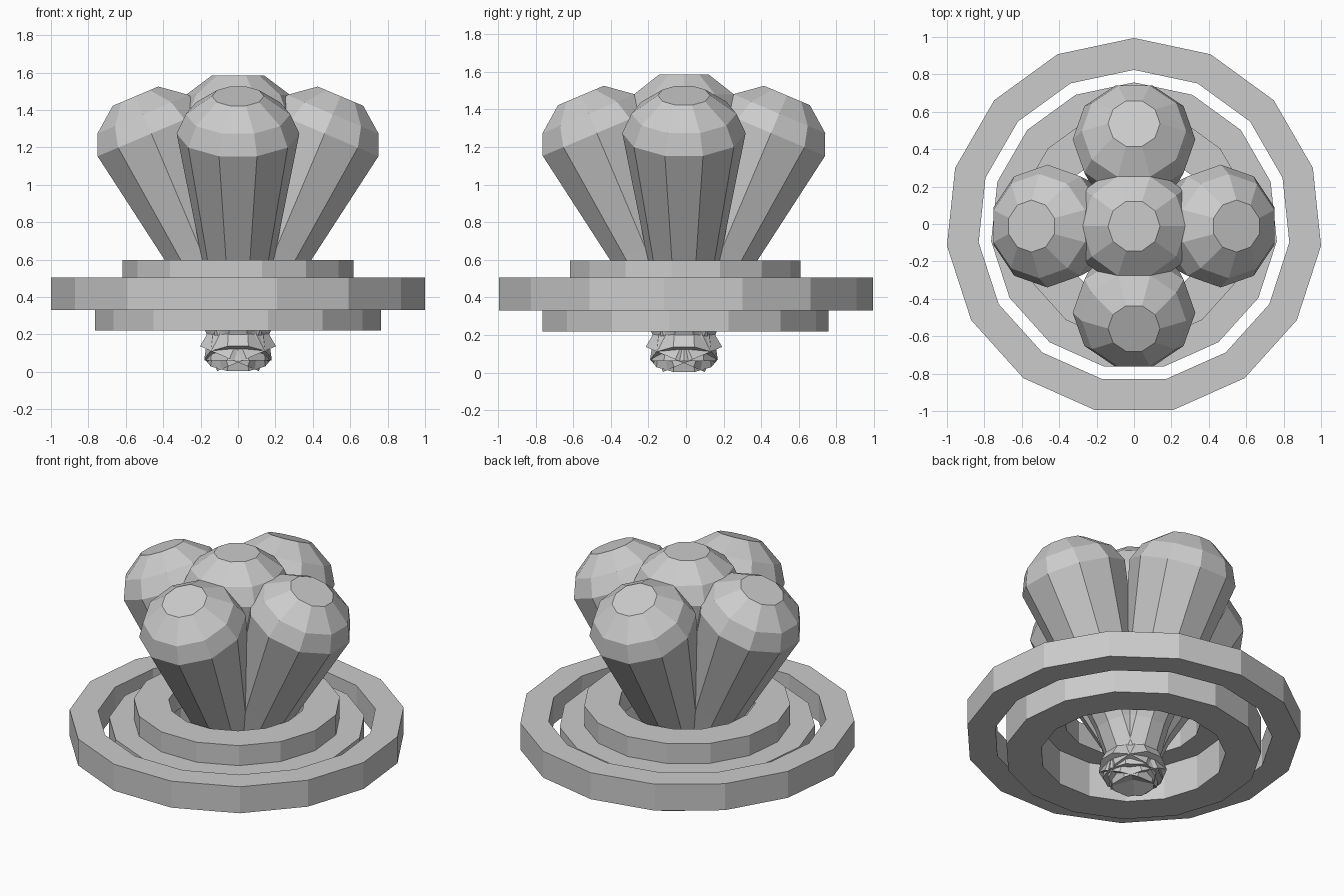
import bpy, bmesh, math
from mathutils import Matrix, Vector

if "Cube" in bpy.data.objects:
    bpy.data.objects.remove(bpy.data.objects["Cube"])

CY = -0.011        # common axis of all parts
PIVOT = 0.178      # height where the bulb axes cross


def make_object(name, bm):
    bmesh.ops.recalc_face_normals(bm, faces=bm.faces)
    me = bpy.data.meshes.new(name)
    bm.to_mesh(me)
    bm.free()
    ob = bpy.data.objects.new(name, me)
    bpy.context.collection.objects.link(ob)
    return ob


def lathe(name, profile, sides, start, closed):
    """Revolve (radius, z) points; closed joins last to first, otherwise the ends are capped."""
    bm = bmesh.new()
    rings = []
    for r, z in profile:
        angles = [start + 2 * math.pi * i / sides for i in range(sides)]
        rings.append([bm.verts.new((r * math.cos(a), r * math.sin(a), z)) for a in angles])
    pairs = list(zip(rings, rings[1:]))
    if closed:
        pairs.append((rings[-1], rings[0]))
    else:
        bm.faces.new(rings[0])
        bm.faces.new(rings[-1])
    for lo, hi in pairs:
        for i in range(sides):
            j = (i + 1) % sides
            bm.faces.new((lo[i], lo[j], hi[j], hi[i]))
    return make_object(name, bm)


# stacked fifteen-sided rings
for name, ro, ri, z0, z1 in [("outer_ring", 1.0055, 0.835, 0.33, 0.505),
                             ("middle_ring", 0.768, 0.555, 0.22, 0.465),
                             ("inner_ring", 0.62, 0.41, 0.45, 0.597)]:
    ring = lathe(name, [(ro, z0), (ro, z1), (ri, z1), (ri, z0)], 15, math.pi / 2, True)
    ring.location.y = CY

# bulb profile measured from the shared pivot: flared foot, waist, wide head, flat cap
BULB = [(0.18, -0.117), (0.152, 0.09), (0.157, 0.25), (0.207, 0.537),
        (0.328, 1.19), (0.279, 1.302), (0.139, 1.407)]
place = Matrix.Translation(Vector((0, CY, PIVOT)))

# upright centre bulb
lathe("centre_bulb", BULB, 10, 0, False).matrix_world = place

# four bulbs leaning outward
for k, name in enumerate(["front_bulb", "right_bulb", "back_bulb", "left_bulb"]):
    bulb = lathe(name, BULB, 10, 0, False)
    bulb.matrix_world = (place @ Matrix.Rotation(k * math.pi / 2, 4, 'Z')
                         @ Matrix.Rotation(0.4, 4, 'X'))
